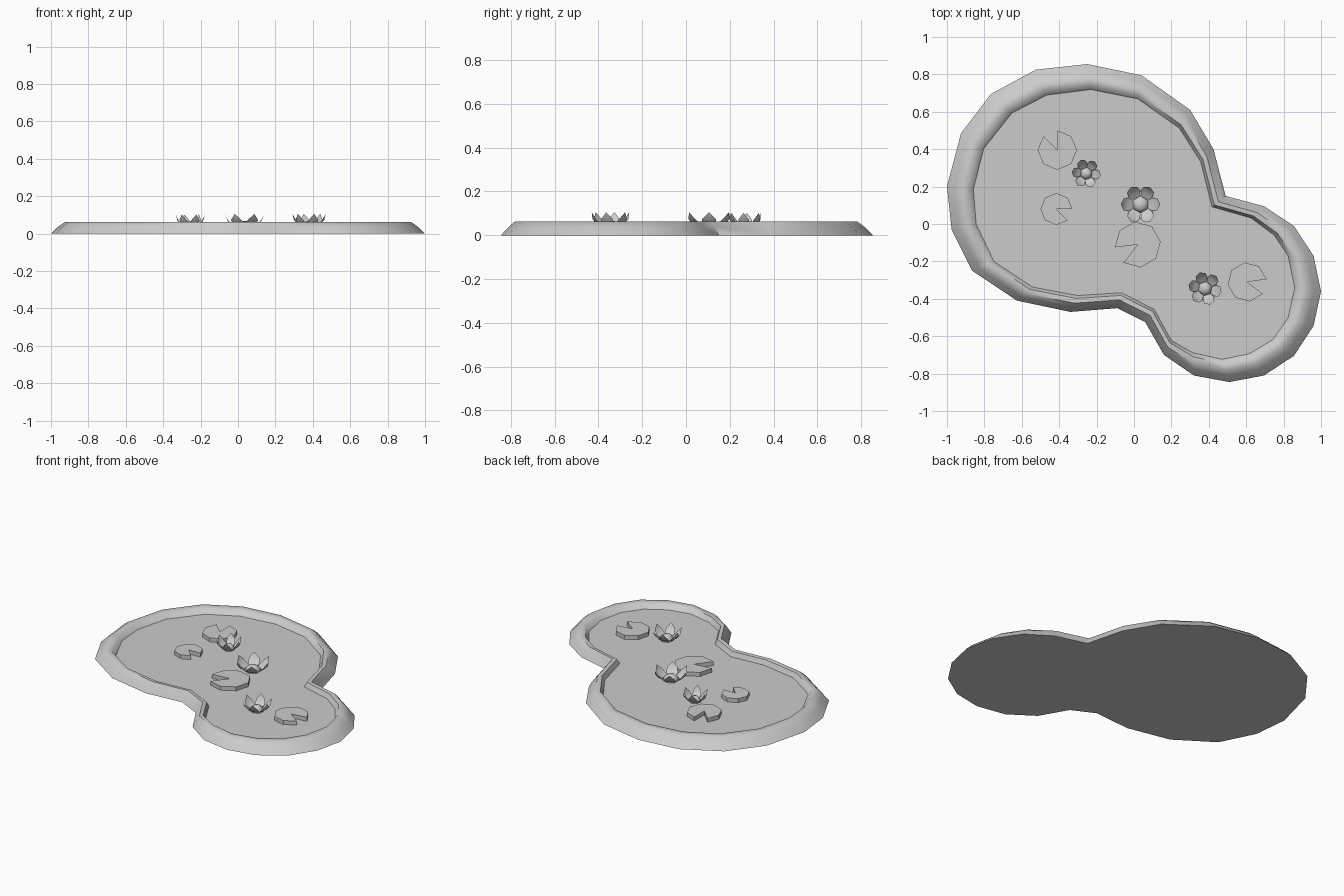
import bpy, bmesh
from math import sin, cos, radians, pi

if "Cube" in bpy.data.objects:
    bpy.data.objects.remove(bpy.data.objects["Cube"])

WATER_Z = 0.03

# Matching outer and inner outlines of the bank, clockwise from the back
OUTER = [(-.25, .855), (.04, .795), (.30, .61), (.425, .40), (.49, .15),
         (.695, .095), (.855, -.01), (.96, -.17), (1, -.36), (.96, -.545),
         (.855, -.705), (.695, -.81), (.51, -.845), (.32, -.81), (.16, -.70),
         (.06, -.525), (-.09, -.45), (-.34, -.47), (-.625, -.41), (-.865, -.25),
         (-.975, -.03), (-1, .20), (-.925, .485), (-.765, .695), (-.525, .825)]
INNER = [(-.23, .715), (.02, .665), (.24, .51), (.355, .33), (.415, .09),
         (.625, .03), (.745, -.06), (.82, -.17), (.855, -.34), (.82, -.50),
         (.74, -.615), (.615, -.69), (.47, -.72), (.315, -.685), (.20, -.62),
         (.11, -.455), (-.065, -.365), (-.30, -.38), (-.54, -.335), (-.745, -.20),
         (-.84, 0), (-.855, .185), (-.80, .40), (-.65, .59), (-.465, .685)]


def finish(name, bm, smooth=None):
    bmesh.ops.recalc_face_normals(bm, faces=bm.faces)
    me = bpy.data.meshes.new(name)
    bm.to_mesh(me)
    bm.free()
    ob = bpy.data.objects.new(name, me)
    bpy.context.collection.objects.link(ob)
    if smooth:
        bpy.ops.object.select_all(action='DESELECT')
        ob.select_set(True)
        bpy.context.view_layer.objects.active = ob
        bpy.ops.object.shade_smooth_by_angle(angle=radians(smooth))
    return ob


def ring(bm, t, z):
    return [bm.verts.new((a[0] + (b[0] - a[0]) * t, a[1] + (b[1] - a[1]) * t, z))
            for a, b in zip(OUTER, INNER)]


def bridge(bm, a, b):
    n = len(a)
    for i in range(n):
        j = (i + 1) % n
        bm.faces.new((a[i], a[j], b[j], b[i]))


# Bank: sloped outside, rounded crest, short inner wall, closed underside
bm = bmesh.new()
rings = [ring(bm, t, z) for t, z in
         [(0, 0), (.28, .038), (.52, .063), (.80, .060), (1, WATER_Z - .005)]]
for a, b in zip(rings, rings[1:]):
    bridge(bm, a, b)
bm.faces.new(rings[0])
finish("bank", bm, 50)

# Water surface
bm = bmesh.new()
bm.faces.new(list(reversed(ring(bm, .97, WATER_Z))))
water = finish("water", bm)
if water.data.polygons[0].normal.z < 0:
    water.data.flip_normals()


# Lily pads: octagons with one wedge cut out
def lily_pad(name, x, y, r, start):
    bm = bmesh.new()
    pts = [(x, y)] + [(x + r * cos(radians(start + 45 * i)),
                       y + r * sin(radians(start + 45 * i))) for i in range(8)]
    low = [bm.verts.new((*p, WATER_Z - .003)) for p in pts]
    top = [bm.verts.new((*p, .056)) for p in pts]
    bridge(bm, low, top)
    bm.faces.new(low)
    bm.faces.new(top)
    finish(name, bm)


# start = angle at which the leaf begins, just past the notch
for i, p in enumerate([(-.41, .395, .105, 135), (-.415, .08, .085, 0),
                       (.02, -.11, .123, 232), (.605, -.31, .105, 8)]):
    lily_pad(f"lily_pad_{i + 1}", *p)


# Water lilies: six cupped, pointed petals round a small dome
def water_lily(name, x, y, r, turn):
    bm = bmesh.new()
    h = .105 - WATER_Z if r > .085 else .072
    # radius, height, half width, extra edge lift
    rows = [(.30, .0, .17, 0), (.62, .22, .33, .05), (.86, .50, .30, .08)]
    for k in range(6):
        a = radians(turn) + k * pi / 3
        ca, sa = cos(a), sin(a)

        def put(rad, wid, z):
            return bm.verts.new((x + r * (rad * ca - wid * sa),
                                 y + r * (rad * sa + wid * ca), WATER_Z + z * h))
        strips = [[put(rad, s * w, z + abs(s) * lift) for s in (-1, 0, 1)]
                  for rad, z, w, lift in rows]
        for p, q in zip(strips, strips[1:]):
            for i in range(2):
                bm.faces.new((p[i], p[i + 1], q[i + 1], q[i]))
        tip = put(1, 0, 1)
        for i in range(2):
            bm.faces.new((strips[-1][i], strips[-1][i + 1], tip))
    finish(name + "_petals", bm, 60)

    # Domed centre
    bm = bmesh.new()
    loops = [[bm.verts.new((x + r * f * cos(radians(turn + 30) + k * pi / 3),
                            y + r * f * sin(radians(turn + 30) + k * pi / 3),
                            WATER_Z + z * h)) for k in range(6)]
             for f, z in [(.45, 0), (.42, .25), (.25, .45)]]
    for a, b in zip(loops, loops[1:]):
        bridge(bm, a, b)
    peak = bm.verts.new((x, y, WATER_Z + .52 * h))
    for k in range(6):
        bm.faces.new((loops[-1][k], loops[-1][(k + 1) % 6], peak))
    bm.faces.new(loops[0])
    finish(name + "_centre", bm, 60)


for i, f in enumerate([(.035, .105, .105, 0), (-.255, .27, .078, -6),
                       (.38, -.345, .09, -12)]):
    water_lily(f"water_lily_{i + 1}", *f)
